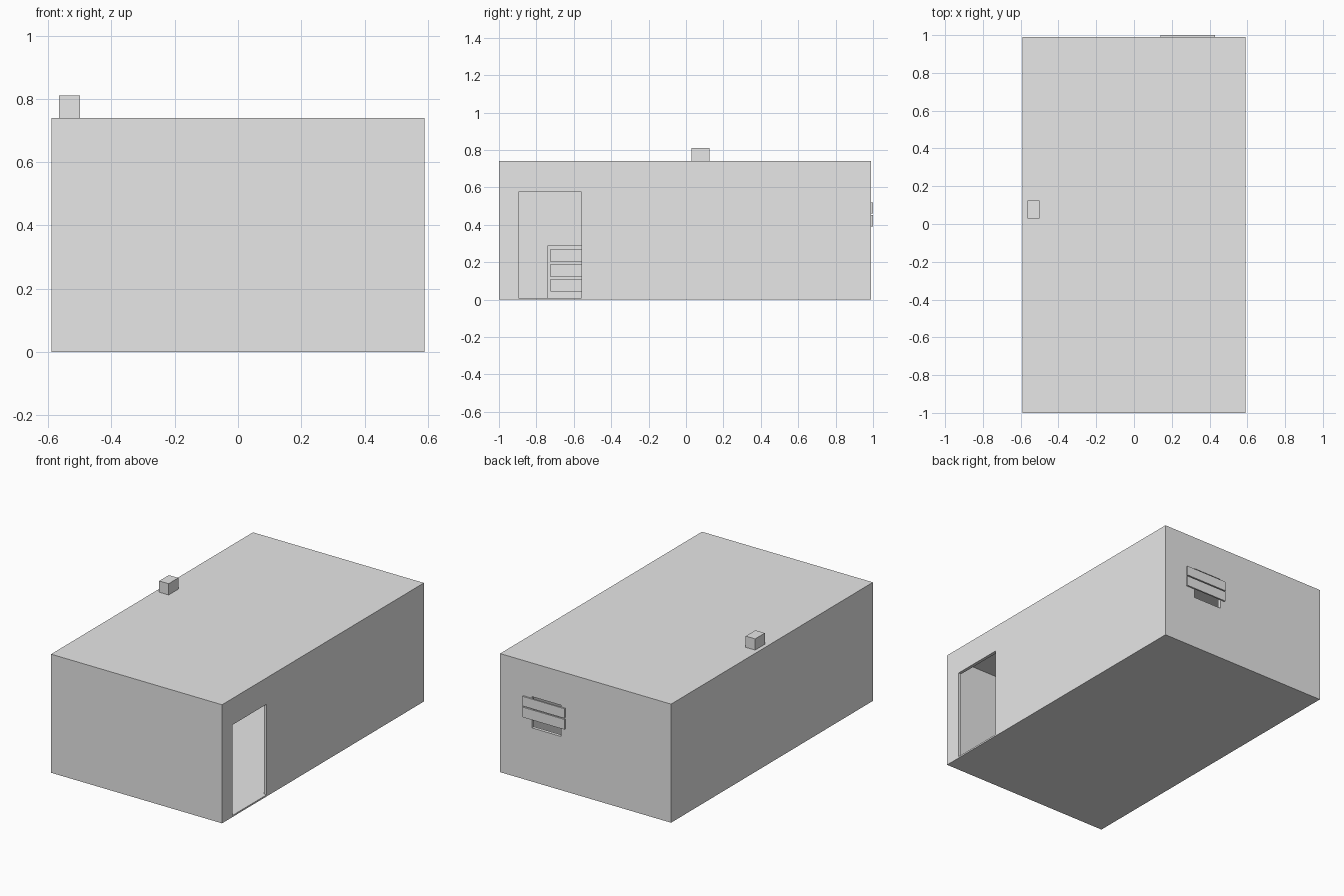
import bpy

if "Cube" in bpy.data.objects:
    bpy.data.objects.remove(bpy.data.objects["Cube"])

grey = bpy.data.materials.new("light_grey")
grey.diffuse_color = (0.8, 0.8, 0.8, 1)
grey.use_nodes = True
grey.node_tree.nodes["Principled BSDF"].inputs["Base Color"].default_value = grey.diffuse_color


def box(name, x, y, z):
    """Box from (min, max) ranges on each axis."""
    bpy.ops.mesh.primitive_cube_add(size=1)
    ob = bpy.context.object
    ob.name = name
    for v in ob.data.vertices:
        v.co = [r[0] if c < 0 else r[1] for c, r in zip(v.co, (x, y, z))]
    ob.data.materials.append(grey)
    return ob


def cut(target, *ranges):
    """Subtract a box from the target."""
    cutter = box("cutter", *ranges)
    cutter.hide_render = True
    mod = target.modifiers.new("cut", 'BOOLEAN')
    mod.operation = 'DIFFERENCE'
    mod.solver = 'EXACT'
    mod.object = cutter
    bpy.context.view_layer.objects.active = target
    bpy.ops.object.modifier_apply(modifier=mod.name)
    bpy.data.objects.remove(cutter)


# Hollow building shell with a doorway and a window opening
shell = box("building_shell", (-0.59, 0.59), (-1.0, 0.99), (0, 0.74))
cut(shell, (-0.57, 0.57), (-0.98, 0.97), (0.01, 0.72))
cut(shell, (0.5, 0.7), (-0.895, -0.56), (0.01, 0.575))
cut(shell, (0.17, 0.37), (0.9, 1.1), (0.335, 0.53))

# Boards nailed across the window
for i, (z0, z1) in enumerate([(0.39, 0.453), (0.46, 0.52)]):
    box(f"window_board_{i + 1}", (0.14, 0.43), (0.99, 1.0), (z0, z1))

# Small chimney on the roof
box("chimney", (-0.565, -0.50), (0.03, 0.125), (0.74, 0.81))

# Shelf cabinet against the inner left wall, with three open bays
cabinet = box("shelf_cabinet", (-0.57, -0.42), (-0.74, -0.24), (0.01, 0.29))
for z0, z1 in [(0.045, 0.107), (0.125, 0.187), (0.203, 0.267)]:
    cut(cabinet, (-0.555, -0.3), (-0.725, -0.255), (z0, z1))
